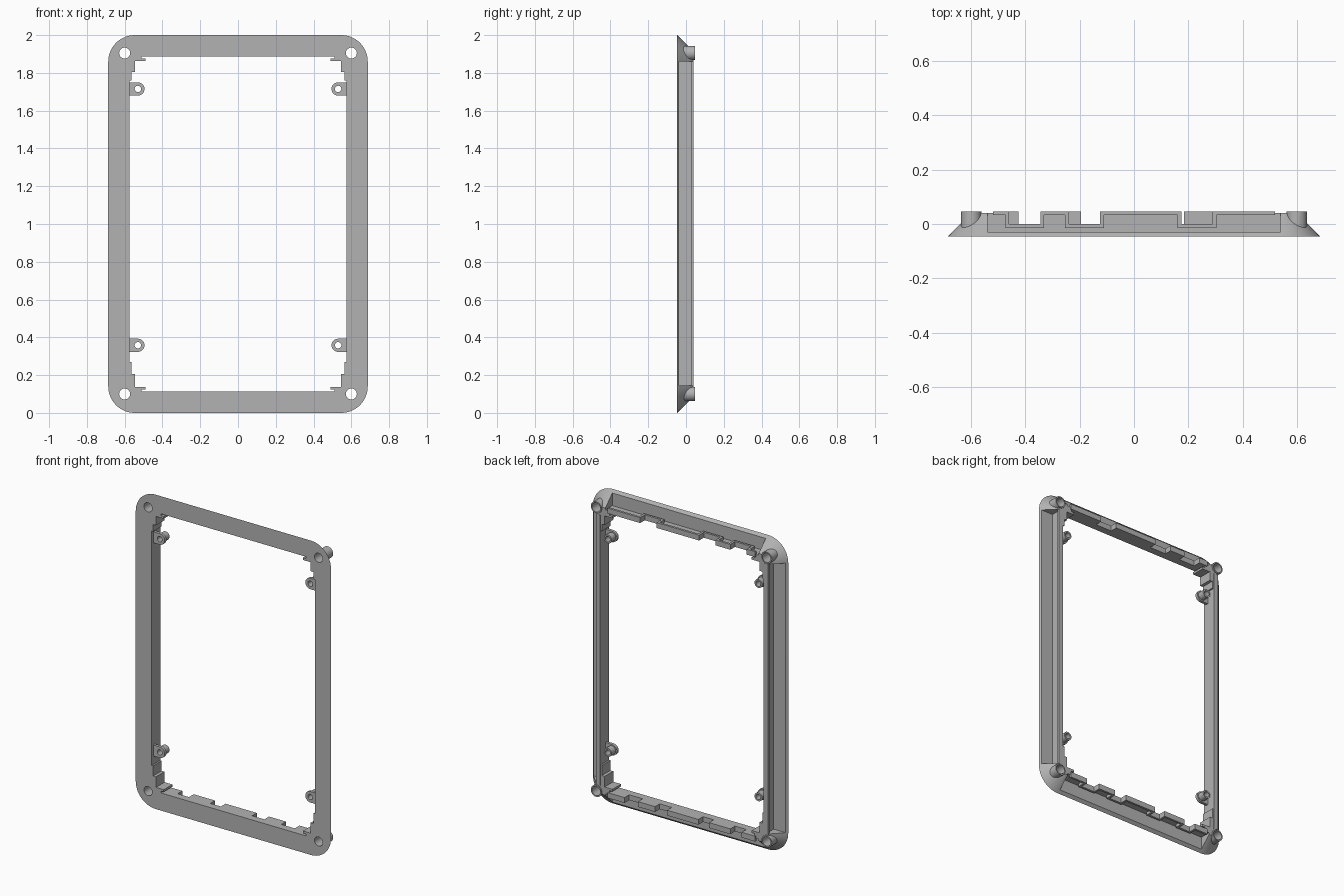
import bpy, bmesh
from math import sin, cos, pi

if "Cube" in bpy.data.objects:
    bpy.data.objects.remove(bpy.data.objects["Cube"])

grey = bpy.data.materials.new("neutral_grey")
grey.use_nodes = True
grey.diffuse_color = (0.45, 0.45, 0.45, 1)
grey.node_tree.nodes["Principled BSDF"].inputs["Base Color"].default_value = grey.diffuse_color

FRONT, BACK = -0.047, 0.047
WALL_X, WALL_Z = 0.575, 0.888      # inner opening half sizes
MID = 1.0                          # height of the frame centre


def prism(name, front, y0, y1, back=None):
    """Solid between two outlines given as (x, z) about the frame centre."""
    bm = bmesh.new()
    a = [bm.verts.new((x, y0, z + MID)) for x, z in front]
    b = [bm.verts.new((x, y1, z + MID)) for x, z in (back or front)]
    bm.faces.new(a)
    bm.faces.new(b[::-1])
    for i in range(len(a)):
        j = (i + 1) % len(a)
        bm.faces.new((a[i], b[i], b[j], a[j]))
    bmesh.ops.recalc_face_normals(bm, faces=bm.faces)
    mesh = bpy.data.meshes.new(name)
    bm.to_mesh(mesh)
    bm.free()
    mesh.materials.append(grey)
    ob = bpy.data.objects.new(name, mesh)
    bpy.context.collection.objects.link(ob)
    return ob


def rect(x0, x1, z0, z1):
    return [(x0, z0), (x1, z0), (x1, z1), (x0, z1)]


def circle(x, z, r, n=28):
    return [(x + r * cos(2 * pi * i / n), z + r * sin(2 * pi * i / n)) for i in range(n)]


def rounded(hx, hz, r, n=12):
    pts = []
    for q, (sx, sz) in enumerate([(1, 1), (-1, 1), (-1, -1), (1, -1)]):
        for i in range(n + 1):
            t = (q + i / n) * pi / 2
            pts.append((sx * (hx - r) + r * cos(t), sz * (hz - r) + r * sin(t)))
    return pts


def combine(target, tool, operation):
    bpy.context.view_layer.objects.active = target
    mod = target.modifiers.new("combine", "BOOLEAN")
    mod.operation, mod.solver, mod.object = operation, "EXACT", tool
    bpy.ops.object.modifier_apply(modifier=mod.name)
    bpy.data.objects.remove(tool)


def cut(target, outline, y0, y1):
    combine(target, prism("cutter", outline, y0, y1), "DIFFERENCE")


def add(target, outline, y0, y1):
    combine(target, prism("addition", outline, y0, y1), "UNION")


# Chamfered rounded frame body
frame = prism("frame", rounded(0.687, 1.0, 0.14), FRONT, 0.04, rounded(0.601, 0.914, 0.054))


# Opening with stepped corners
def corner(step_a, step_b):
    return [(0.51, WALL_Z), (0.51, 0.876), (0.49, 0.876), (0.49, 0.862), (0.545, 0.862),
            (0.545, step_a), (0.565, step_a), (0.565, step_b), (WALL_X, step_b)]


upper, lower = corner(0.805, 0.76), corner(0.795, 0.73)
opening = (upper + [(x, -z) for x, z in lower[::-1]]
           + [(-x, -z) for x, z in lower] + [(-x, z) for x, z in upper[::-1]])
cut(frame, opening, -0.2, 0.2)

# Pockets behind the front plate on all four sides
for s in (-1, 1):
    cut(frame, rect(*sorted((s * 0.592, s * 0.8)), -0.855, 0.86), -0.036, 0.2)
    cut(frame, rect(-0.54, 0.54, *sorted((s * 0.903, s * 1.1))), -0.03, 0.2)

# Notches in the upper and lower walls
notches = {1: [(-0.46, -0.345), (-0.24, -0.125), (0.175, 0.29)],
           -1: [(-0.425, -0.345), (-0.195, -0.12), (0.1, 0.185), (0.305, 0.4)]}
for s, gaps in notches.items():
    for x0, x1 in gaps:
        cut(frame, rect(x0, x1, *sorted((s * 0.88, s * 0.95))), 0, 0.2)

# Corner posts with through holes
for x in (-0.6, 0.6):
    for z in (-0.9, 0.905):
        add(frame, circle(x, z, 0.037), -0.03, BACK)
        cut(frame, circle(x, z, 0.029), -0.2, 0.2)


# Stepped lips that follow the notched walls
def lip_box(s, x0, x1, y0, y1):
    prism("stepped_lip", rect(x0, x1, *sorted((s * WALL_Z, s * 0.922))), y0, y1)


T = 0.014
for s, gaps in notches.items():
    start = -0.52
    for x0, x1 in gaps:
        lip_box(s, start, x0, BACK - T, BACK)
        lip_box(s, x0, x1, -T, 0)
        lip_box(s, x0 - T, x0, -T, BACK - T)
        lip_box(s, x1, x1 + T, -T, BACK - T)
        start = x1
    lip_box(s, start, 0.52, BACK - T, BACK)

# Straight lips along the side walls
for s in (-1, 1):
    prism("side_lip", rect(*sorted((s * WALL_X, s * 0.606)), -0.86, 0.86), 0.028, 0.041)

# Screw bosses on tabs inside the opening
for s in (-1, 1):
    for z in (-0.642, 0.715):
        boss = prism("screw_boss", circle(s * 0.53, z, 0.035), -0.03, -0.012)
        add(boss, rect(*sorted((s * 0.53, s * 0.585)), z - 0.035, z + 0.035), -0.03, -0.012)
        add(boss, circle(s * 0.53, z, 0.027), -0.02, 0.03)
        cut(boss, circle(s * 0.53, z, 0.017), -0.2, 0.2)

# Smooth rounded faces, keep edges sharp
bpy.ops.object.select_all(action="DESELECT")
for ob in bpy.context.collection.objects:
    if ob.type == "MESH":
        ob.select_set(True)
        bpy.context.view_layer.objects.active = ob
bpy.ops.object.shade_smooth_by_angle(angle=0.5)
